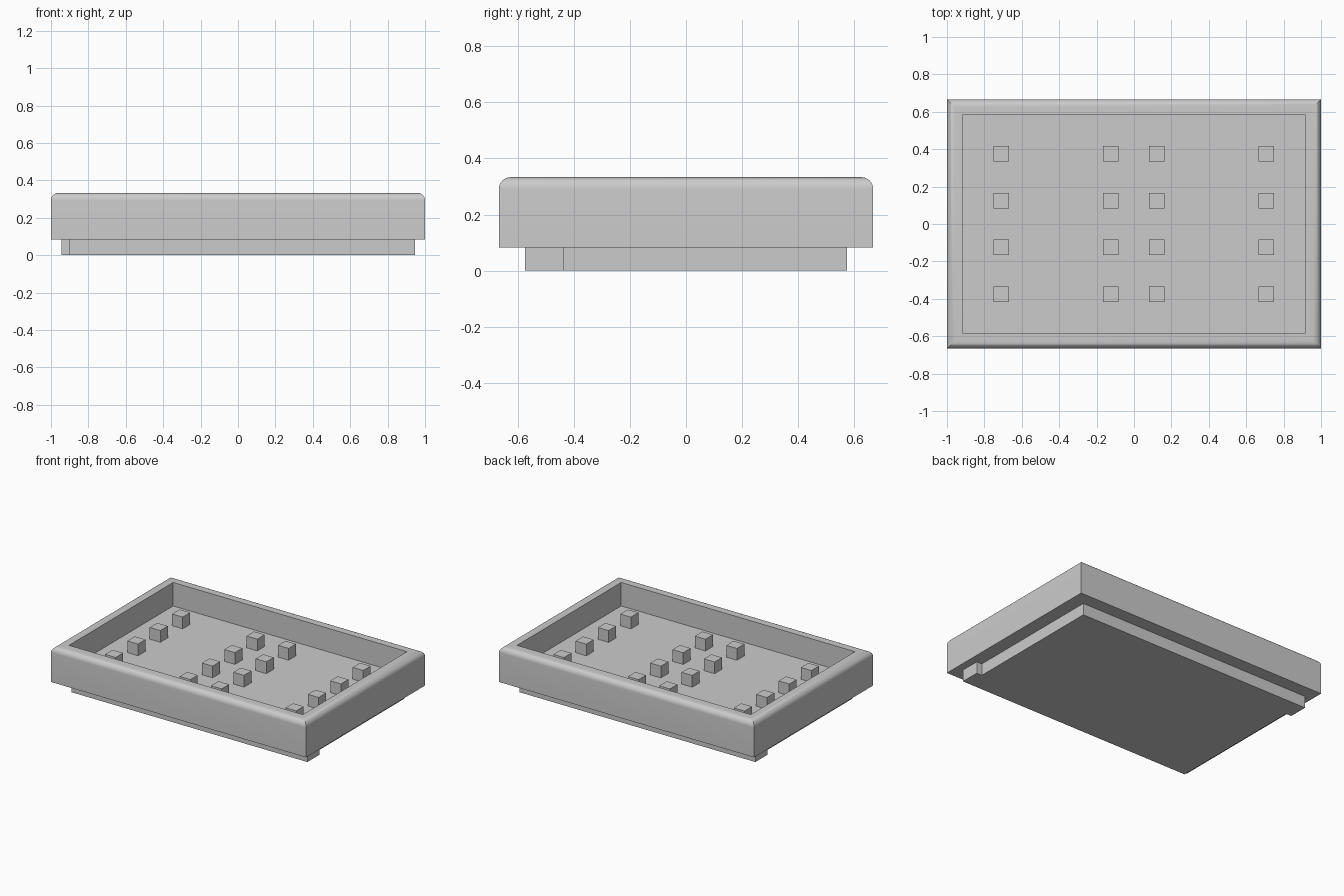
import bpy
import bmesh
import math

cube = bpy.data.objects.get("Cube")
if cube:
    bpy.data.objects.remove(cube, do_unlink=True)

# Single grey material
grey = bpy.data.materials.new("plain grey")
grey.use_nodes = True
colour = (0.6, 0.6, 0.6, 1)
grey.diffuse_color = colour
grey.node_tree.nodes["Principled BSDF"].inputs["Base Color"].default_value = colour

UNIT = 1 / 12            # wall thickness, stud size and base height
HALF_X, HALF_Y = 1, 2 / 3
TOP = 4 * UNIT


def finish(bm, name):
    bmesh.ops.recalc_face_normals(bm, faces=bm.faces)
    mesh = bpy.data.meshes.new(name)
    bm.to_mesh(mesh)
    bm.free()
    mesh.materials.append(grey)
    obj = bpy.data.objects.new(name, mesh)
    bpy.context.collection.objects.link(obj)
    return obj


def loft_rectangles(profile, name):
    """Skin a stack of mitred rectangles given as (inset, z)."""
    bm = bmesh.new()
    rings = []
    for inset, z in profile:
        x, y = HALF_X - inset, HALF_Y - inset
        rings.append([bm.verts.new((sx * x, sy * y, z))
                      for sx, sy in ((-1, -1), (1, -1), (1, 1), (-1, 1))])
    for a, b in zip(rings, rings[1:]):
        for i in range(4):
            j = (i + 1) % 4
            bm.faces.new((a[i], a[j], b[j], b[i]))
    bm.faces.new(rings[0])
    bm.faces.new(rings[-1])
    return finish(bm, name)


# Tray: outer wall, rounded top edge, flat lip, inner wall and floor
radius = UNIT / 2
steps = 8
profile = [(0, UNIT)]
for i in range(steps + 1):
    a = math.radians(90) * i / steps
    profile.append((radius * (1 - math.cos(a)), TOP - radius * (1 - math.sin(a))))
profile += [(UNIT, TOP), (UNIT, 2 * UNIT)]
tray = loft_rectangles(profile, "tray")
bpy.ops.object.select_all(action="DESELECT")
tray.select_set(True)
bpy.context.view_layer.objects.active = tray
bpy.ops.object.shade_smooth_by_angle(angle=math.radians(30))

# Base plate with a tab on two opposite corners
half = [(-0.903, -0.573), (0.945, -0.573), (0.945, -0.436), (0.903, -0.436)]
outline = half + [(-x, -y) for x, y in half]
bm = bmesh.new()
bottom = bm.faces.new([bm.verts.new((x, y, 0)) for x, y in outline])
extruded = bmesh.ops.extrude_face_region(bm, geom=[bottom], use_keep_orig=True)
top_verts = [v for v in extruded["geom"] if isinstance(v, bmesh.types.BMVert)]
bmesh.ops.translate(bm, verts=top_verts, vec=(0, 0, UNIT))
finish(bm, "base_plate")

# Studs standing on the tray floor
for x in (-0.709, -0.124, 0.122, 0.707):
    for y in (-0.375, -0.125, 0.125, 0.375):
        bm = bmesh.new()
        bmesh.ops.create_cube(bm, size=UNIT)
        bmesh.ops.translate(bm, verts=bm.verts, vec=(x, y, 2.5 * UNIT))
        finish(bm, "stud")
